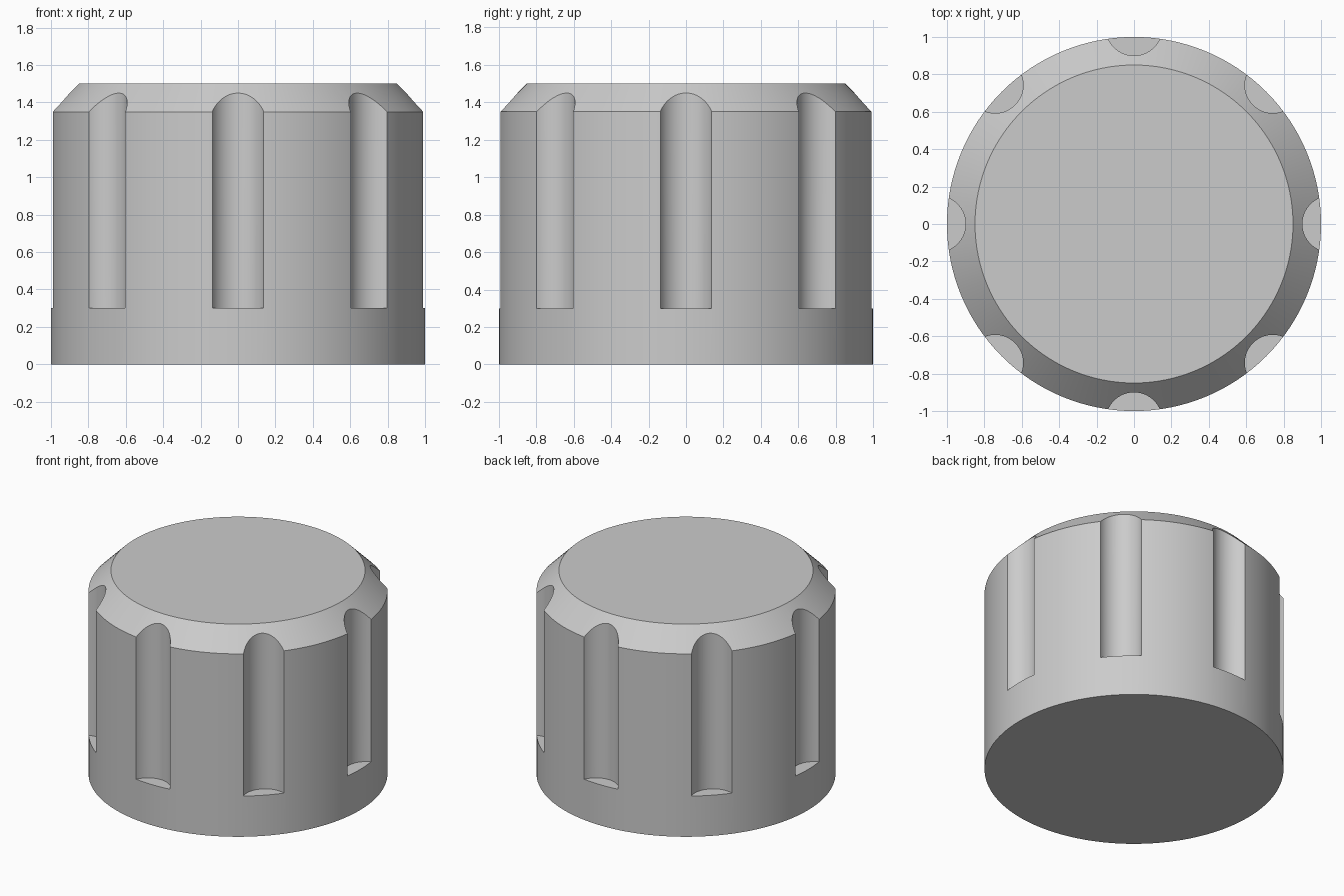
import bpy, bmesh, math
from mathutils import Matrix

RADIUS, HEIGHT, BEVEL = 1.0, 1.5, 0.15
GROOVES, GROOVE_RADIUS, GROOVE_CENTRE, GROOVE_BASE = 8, 0.15, 1.05, 0.3

default = bpy.data.objects.get("Cube")
if default:
    bpy.data.objects.remove(default, do_unlink=True)


def add_cylinder(bm, radius, low, high, segments, x=0, y=0):
    place = Matrix.Translation((x, y, (low + high) / 2))
    bmesh.ops.create_cone(bm, cap_ends=True, segments=segments, radius1=radius,
                          radius2=radius, depth=high - low, matrix=place)


def make_object(name, bm):
    mesh = bpy.data.meshes.new(name)
    bm.to_mesh(mesh)
    bm.free()
    obj = bpy.data.objects.new(name, mesh)
    bpy.context.collection.objects.link(obj)
    return obj


# Knob body with a chamfered top rim
bm = bmesh.new()
add_cylinder(bm, RADIUS, 0, HEIGHT - BEVEL, 128)
top = max(bm.faces, key=lambda f: f.calc_center_median().z)
crown = bmesh.ops.extrude_face_region(bm, geom=[top])["geom"]
bmesh.ops.delete(bm, geom=[top], context="FACES_ONLY")
scale = (RADIUS - BEVEL) / RADIUS
for v in crown:
    if isinstance(v, bmesh.types.BMVert):
        v.co.x *= scale
        v.co.y *= scale
        v.co.z = HEIGHT
bmesh.ops.recalc_face_normals(bm, faces=bm.faces)
knob = make_object("knob_body", bm)

# Ring of round finger grooves, open at the top
bm = bmesh.new()
for i in range(GROOVES):
    a = math.tau * i / GROOVES
    add_cylinder(bm, GROOVE_RADIUS, GROOVE_BASE, HEIGHT + 0.2, 64,
                 GROOVE_CENTRE * math.cos(a), GROOVE_CENTRE * math.sin(a))
cutter = make_object("groove_cutter", bm)
cutter.hide_render = True

# Plain grey finish
grey = bpy.data.materials.new("plain grey")
grey.use_nodes = True
colour = (0.6, 0.6, 0.6, 1)
grey.diffuse_color = colour
grey.node_tree.nodes["Principled BSDF"].inputs["Base Color"].default_value = colour
for obj in (knob, cutter):
    obj.data.materials.append(grey)

# Cut the grooves, then shade with sharp edges kept
cut = knob.modifiers.new("grooves", "BOOLEAN")
cut.operation = "DIFFERENCE"
cut.solver = "EXACT"
cut.object = cutter
bpy.ops.object.select_all(action="DESELECT")
knob.select_set(True)
bpy.context.view_layer.objects.active = knob
bpy.ops.object.modifier_apply(modifier=cut.name)
bpy.data.objects.remove(cutter, do_unlink=True)
bpy.ops.object.shade_smooth_by_angle(angle=math.radians(30))
